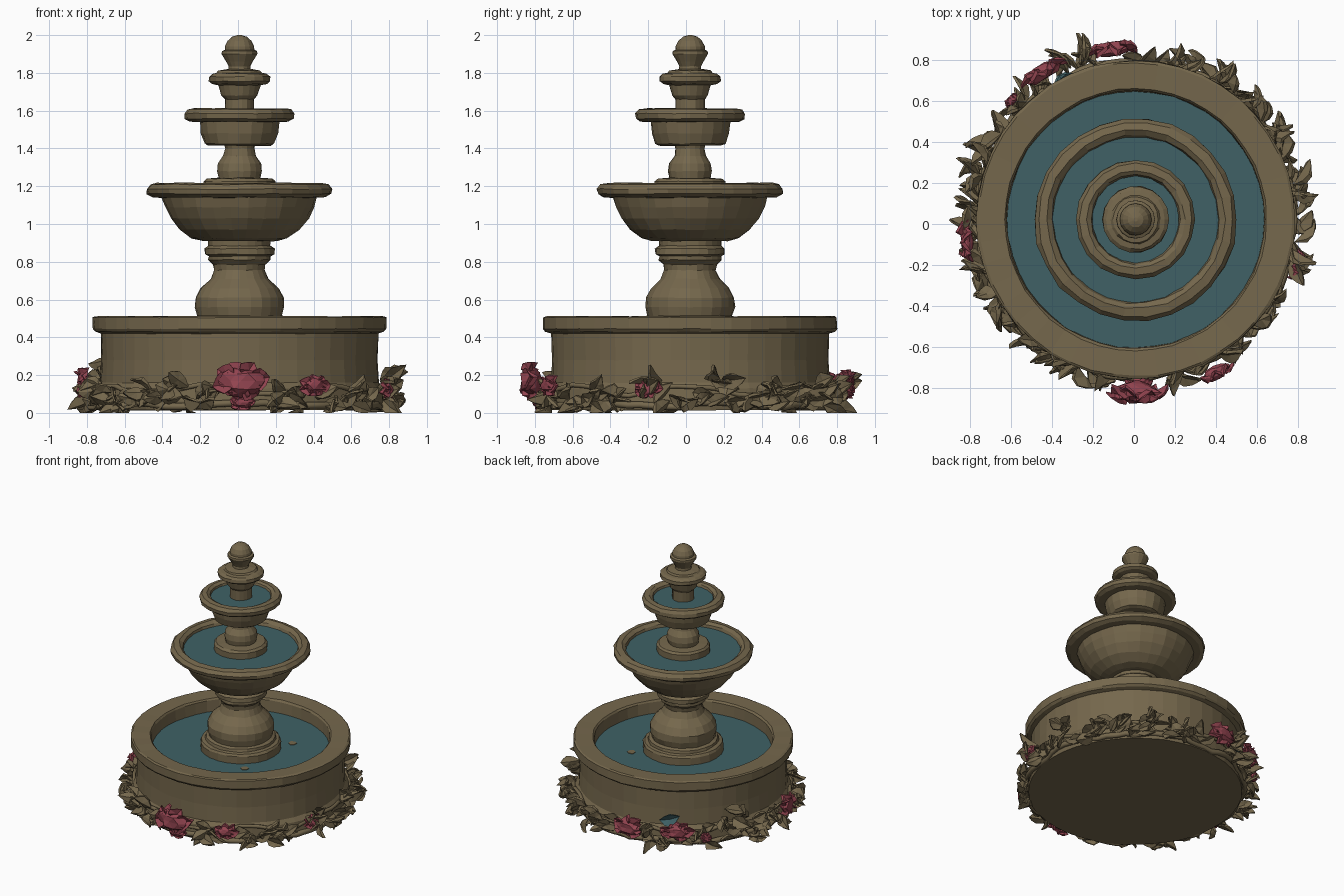
import bpy, bmesh, math, random
from mathutils import Vector, Matrix

if "Cube" in bpy.data.objects:
    bpy.data.objects.remove(bpy.data.objects["Cube"])

random.seed(7)
C = Vector((0.008, 0.022, 0.0))   # fountain axis


def material(name, rgb):
    m = bpy.data.materials.new(name)
    m.diffuse_color = (*rgb, 1.0)
    m.use_nodes = True
    m.node_tree.nodes["Principled BSDF"].inputs["Base Color"].default_value = m.diffuse_color
    return m


STONE = material("mossy_stone", (0.178, 0.137, 0.073))
WATER = material("pool_water", (0.050, 0.120, 0.132))
ROSE = material("rose_red", (0.290, 0.058, 0.080))


def finish(bm, name, mat):
    bmesh.ops.recalc_face_normals(bm, faces=bm.faces)
    me = bpy.data.meshes.new(name)
    bm.to_mesh(me)
    bm.free()
    me.materials.append(mat)
    ob = bpy.data.objects.new(name, me)
    bpy.context.collection.objects.link(ob)
    return ob


def lathe(name, profile, sides, jitter=0.004, mat=STONE):
    """Spin (radius, z) points into a slightly worn, capped body."""
    bm = bmesh.new()
    rings = []
    for r, z in profile:
        ring = []
        for i in range(sides):
            a = 2 * math.pi * i / sides
            rr = r + random.uniform(-jitter, jitter)
            zz = z + random.uniform(-jitter, jitter) * 0.5
            ring.append(bm.verts.new(C + Vector((rr * math.cos(a), rr * math.sin(a), zz))))
        rings.append(ring)
    for lo, hi in zip(rings, rings[1:]):
        for i in range(sides):
            j = (i + 1) % sides
            bm.faces.new((lo[i], lo[j], hi[j], hi[i]))
    bm.faces.new(rings[0][::-1])
    bm.faces.new(rings[-1])
    return finish(bm, name, mat)


def disc(name, r, z, sides, mat, at=(0, 0), thick=0.004):
    bm = bmesh.new()
    bmesh.ops.create_cone(bm, cap_ends=True, segments=sides, radius1=r, radius2=r, depth=thick,
                          matrix=Matrix.Translation(C + Vector((at[0], at[1], z - thick / 2))))
    return finish(bm, name, mat)


# Lower basin: base moulding, wall, overhanging rim, inner wall
lathe("basin", [(0.755, 0.015), (0.765, 0.06), (0.76, 0.13), (0.738, 0.16), (0.733, 0.28),
                (0.735, 0.42), (0.765, 0.43), (0.777, 0.445), (0.777, 0.505), (0.765, 0.512),
                (0.64, 0.508), (0.63, 0.495), (0.625, 0.38)], 44, 0.003)
disc("basin_water", 0.635, 0.41, 24, WATER)
for n, p in enumerate([(0.23, -0.28), (0.265, 0.26)]):
    disc(f"floating_leaf_{n}", 0.03, 0.414, 6, STONE, p)

# Main pedestal with stepped foot, bulb and collar
lathe("pedestal", [(0.285, 0.38), (0.285, 0.465), (0.275, 0.48), (0.25, 0.485), (0.245, 0.505),
                   (0.225, 0.515), (0.236, 0.56), (0.235, 0.61), (0.205, 0.66), (0.155, 0.71),
                   (0.135, 0.755), (0.14, 0.785), (0.165, 0.81), (0.165, 0.83), (0.185, 0.84),
                   (0.185, 0.87), (0.165, 0.885), (0.165, 0.93)], 24)

# Large bowl
lathe("large_bowl", [(0.20, 0.91), (0.255, 0.925), (0.315, 0.97), (0.365, 1.03), (0.395, 1.09),
                     (0.412, 1.14), (0.46, 1.142), (0.49, 1.16), (0.495, 1.185), (0.475, 1.21),
                     (0.435, 1.218), (0.41, 1.20), (0.40, 1.165)], 26, 0.005)
disc("large_bowl_water", 0.408, 1.18, 20, WATER)

# Middle column
lathe("middle_column", [(0.19, 1.17), (0.19, 1.225), (0.175, 1.24), (0.11, 1.245), (0.117, 1.28),
                        (0.112, 1.32), (0.085, 1.36), (0.077, 1.40), (0.085, 1.43)], 18, 0.003)

# Middle bowl
lathe("middle_bowl", [(0.165, 1.415), (0.185, 1.425), (0.203, 1.48), (0.212, 1.54), (0.265, 1.542),
                      (0.288, 1.557), (0.29, 1.585), (0.275, 1.607), (0.24, 1.612), (0.218, 1.60),
                      (0.208, 1.57)], 20, 0.004)
disc("middle_bowl_water", 0.213, 1.585, 18, WATER)

# Small solid cup and the finial on top
lathe("top_cup", [(0.078, 1.57), (0.078, 1.66), (0.095, 1.68), (0.11, 1.735), (0.145, 1.742),
                  (0.163, 1.755), (0.162, 1.78), (0.145, 1.795), (0.12, 1.80), (0.112, 1.812),
                  (0.065, 1.82)], 18, 0.003)
lathe("finial", [(0.06, 1.80), (0.057, 1.835), (0.07, 1.86), (0.094, 1.90), (0.093, 1.915),
                 (0.078, 1.922), (0.077, 1.94), (0.063, 1.97), (0.038, 1.992), (0.01, 2.0)], 16, 0.001)


def frame(deg):
    a = math.radians(deg)
    return Vector((math.cos(a), math.sin(a), 0)), Vector((-math.sin(a), math.cos(a), 0))


def add_leaf(bm, base, along, side, length, width, thick=0.012):
    """Folded, pointed leaf with some thickness."""
    along, n = along.normalized(), along.cross(side).normalized()
    side = n.cross(along)
    outline = [(0, 0.12), (0.3, 0.8), (0.6, 1), (0.85, 0.5), (1, 0), (0.8, -0.6), (0.55, -1), (0.25, -0.75)]
    layers = []
    for off in (-thick / 2, thick / 2):
        pts = []
        for u, v in outline + [(0.5, 0)]:
            bend = (abs(v) * 0.3 - u * u * 0.25) * width + random.uniform(-0.1, 0.1) * width
            p = base + along * (u * length) + side * (v * width / 2) + n * (bend + off)
            p.z = max(p.z, 0.0)
            pts.append(bm.verts.new(p))
        layers.append(pts)
    lo, hi = layers
    for i in range(8):
        j = (i + 1) % 8
        bm.faces.new((hi[i], hi[j], hi[8]))
        bm.faces.new((lo[j], lo[i], lo[8]))
        bm.faces.new((lo[i], lo[j], hi[j], hi[i]))


# Foliage clumps: angle, half spread, outer reach, top height, leaf count
clumps = [(0, 17, 0.87, 0.24, 18), (-34, 6, 0.80, 0.15, 7), (-48, 9, 0.82, 0.15, 9),
          (-72, 8, 0.82, 0.14, 9), (-107, 11, 0.83, 0.17, 11), (-123, 9, 0.82, 0.16, 10),
          (-142, 12, 0.83, 0.17, 12), (-165, 10, 0.84, 0.20, 10), (170, 17, 0.89, 0.20, 18),
          (153, 8, 0.85, 0.34, 9), (133, 10, 0.85, 0.16, 9), (112, 7, 0.92, 0.20, 11),
          (80, 10, 0.84, 0.15, 10), (60, 11, 0.86, 0.18, 12), (40, 11, 0.86, 0.20, 13),
          (22, 8, 0.82, 0.16, 8)]
bm = bmesh.new()
for deg, spread, reach, top, count in clumps:
    for k in range(count):
        out, tan = frame(deg + random.uniform(-spread, spread))
        z = random.uniform(0.03, top - 0.03)
        length = random.uniform(0.10, 0.16)
        push = random.uniform(0.3, 1.0) * (reach - 0.76)
        swing = random.choice((-1, 1)) * random.uniform(0.3, 1.3)
        along = out * (push / length) + tan * swing * 0.7 + Vector((0, 0, random.uniform(-0.35, 0.45)))
        side = Vector((0, 0, 1)) * random.uniform(0.3, 1) + out * random.uniform(-0.6, 0.9)
        start = C + out * (0.75 + push * 0.35) + Vector((0, 0, z)) - tan * swing * 0.03
        add_leaf(bm, start, along, side, length, random.uniform(0.06, 0.10))
finish(bm, "ivy_leaves", STONE)


# Woody vines winding around the base
def vine(name, z, wave, phase, depth):
    cu = bpy.data.curves.new(name, 'CURVE')
    cu.dimensions, cu.bevel_depth, cu.bevel_resolution = '3D', depth, 1
    sp = cu.splines.new('POLY')
    sp.points.add(71)
    sp.use_cyclic_u = True
    for i, p in enumerate(sp.points):
        out, _ = frame(i * 5)
        t = math.radians(i * 5)
        zz = z + wave * math.sin(7 * t + phase) + random.uniform(-0.008, 0.008)
        p.co = (*(C + out * (0.765 + 0.012 * math.sin(11 * t + phase)) + Vector((0, 0, zz))), 1)
    cu.materials.append(STONE)
    bpy.context.collection.objects.link(bpy.data.objects.new(name, cu))


vine("lower_vine", 0.045, 0.012, 0.0, 0.02)
vine("upper_vine", 0.12, 0.025, 1.7, 0.014)


# Roses: crumpled heart with a ring of petals
def rose(name, deg, r, z, width, depth, height):
    out, tan = frame(deg)
    mid = C + out * r + Vector((0, 0, z))
    up = Vector((0, 0, 1))
    bm = bmesh.new()
    bmesh.ops.create_icosphere(bm, subdivisions=2, radius=1.0)
    for v in bm.verts:
        k = random.uniform(0.62, 0.92)
        v.co = mid + (tan * v.co.x * width + out * v.co.y * depth + up * v.co.z * height) * (k / 2)
    for i in range(7):
        a = 2 * math.pi * i / 7 + random.uniform(-0.2, 0.2)
        rad = tan * math.cos(a) * width + up * math.sin(a) * height
        cross = (up * math.cos(a) - tan * math.sin(a)) + out * random.uniform(-0.3, 0.3)
        add_leaf(bm, mid + rad * 0.12, rad + out * depth * random.uniform(-0.3, 0.4), cross,
                 rad.length * 0.40, min(width, height) * 0.6, 0.015)
    finish(bm, name, ROSE)


roses = [(-89.5, 0.845, 0.17, 0.30, 0.14, 0.20), (-89, 0.80, 0.055, 0.14, 0.09, 0.08),
         (-62, 0.845, 0.145, 0.18, 0.09, 0.11), (-173, 0.83, 0.16, 0.21, 0.08, 0.16),
         (-16, 0.82, 0.13, 0.16, 0.08, 0.10), (122, 0.85, 0.16, 0.25, 0.10, 0.13),
         (97.5, 0.84, 0.15, 0.25, 0.10, 0.15), (136, 0.84, 0.10, 0.08, 0.06, 0.07)]
for n, spec in enumerate(roses):
    rose(f"rose_{n + 1}", *spec)

# Wet streak on the rear wall above the roses
bm = bmesh.new()
out, tan = frame(117)
add_leaf(bm, C + out * 0.765 + Vector((0, 0, 0.20)) - tan * 0.06, tan + Vector((0, 0, 0.2)),
         Vector((0, 0, 1)), 0.14, 0.09)
finish(bm, "water_streak", WATER)
